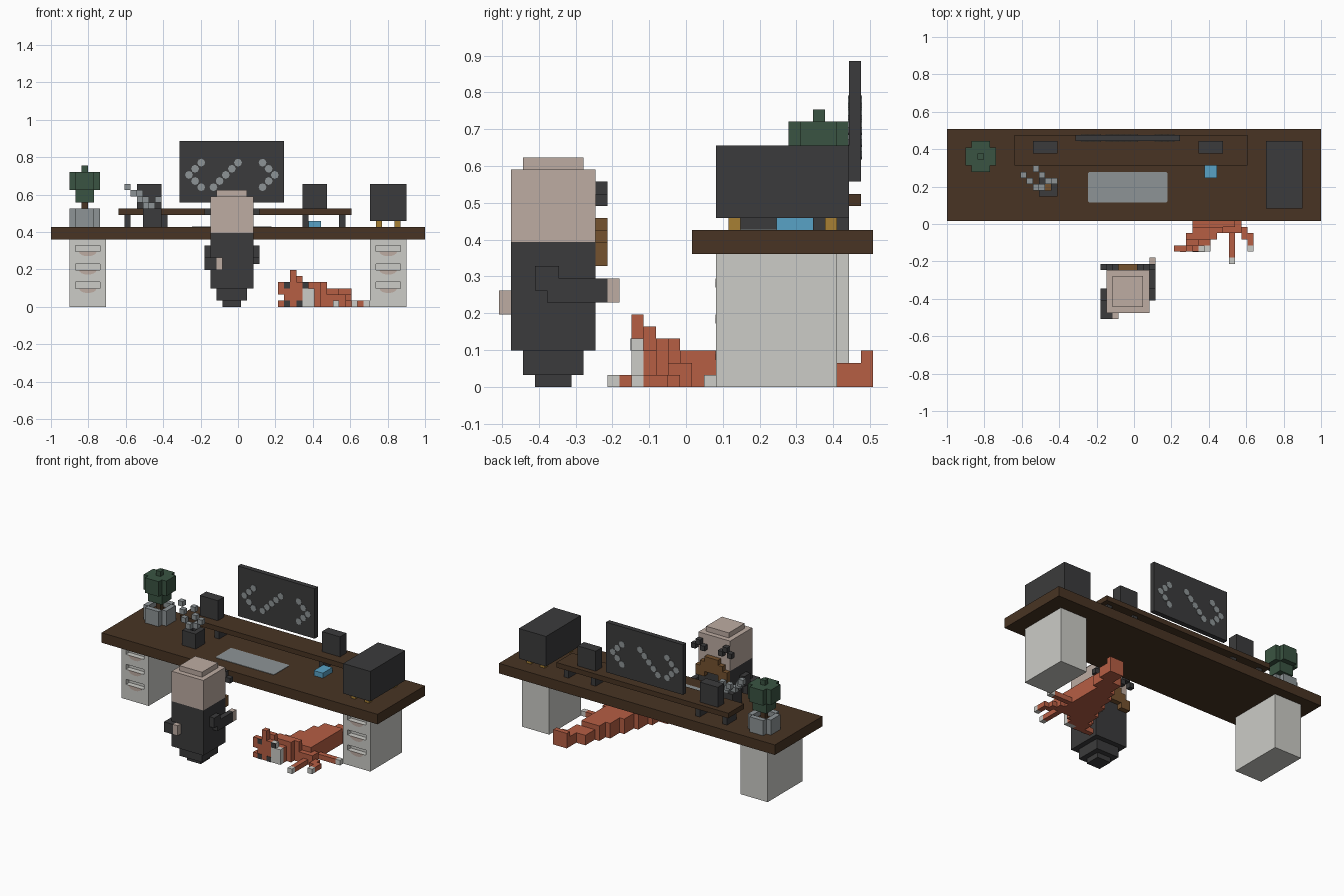
import bpy, bmesh, math

if "Cube" in bpy.data.objects:
    bpy.data.objects.remove(bpy.data.objects["Cube"])

U = 2 / 61  # one block; the whole scene sits on a 61 x 31 x 27 block grid


def gx(i): return -1 + i * U
def gy(j): return (j - 15.5) * U


def material(name, rgb):
    m = bpy.data.materials.new(name)
    lin = [((c / 255 + 0.055) / 1.055) ** 2.4 for c in rgb]
    m.diffuse_color = (*lin, 1)
    m.use_nodes = True
    m.node_tree.nodes["Principled BSDF"].inputs["Base Color"].default_value = m.diffuse_color
    return m


DARK = material("charcoal", (59, 59, 60))
WOOD = material("dark_wood", (72, 52, 35))
PALE = material("pale_grey", (204, 204, 199))
SKIN = material("skin", (189, 172, 162))
FUR = material("orange_fur", (182, 94, 68))
LEAF = material("leaf_green", (58, 84, 66))
GREY = material("mid_grey", (141, 148, 150))
BLUE = material("blue", (88, 162, 198))
HAIR = material("brown_hair", (117, 82, 47))
GOLD = material("gold", (167, 128, 52))


def finish(name, bm, mat):
    bmesh.ops.recalc_face_normals(bm, faces=bm.faces)
    me = bpy.data.meshes.new(name)
    bm.to_mesh(me)
    bm.free()
    me.materials.append(mat)
    ob = bpy.data.objects.new(name, me)
    bpy.context.collection.objects.link(ob)


def blocks(name, mat, *boxes):
    """Boxes given as grid ranges (i0, i1, j0, j1, k0, k1)."""
    bm = bmesh.new()
    for i0, i1, j0, j1, k0, k1 in boxes:
        vs = bmesh.ops.create_cube(bm, size=1)["verts"]
        for v in vs:
            v.co = (gx(i1 if v.co.x > 0 else i0),
                    gy(j1 if v.co.y > 0 else j0),
                    U * (k1 if v.co.z > 0 else k0))
    finish(name, bm, mat)


def cell(i, j, k): return (i, i + 1, j, j + 1, k, k + 1)


def prism(bm, pts, offset):
    """Extrude a flat outline by an offset vector."""
    f = bm.faces.new([bm.verts.new(p) for p in pts])
    ext = bmesh.ops.extrude_face_region(bm, geom=[f])["geom"]
    bmesh.ops.translate(bm, vec=offset,
                        verts=[g for g in ext if isinstance(g, bmesh.types.BMVert)])


# Desk
blocks("desk_top", WOOD, (0, 61, 16, 31, 11, 13))

# Cabinets with three recessed drawer pulls each
for side, a, back in (("left", 3, 29), ("right", 52, 28)):
    bands = [(a + 1, a + 5, 18, 19, k0, k1)
             for k0, k1 in ((0, 3), (4, 6), (7, 9), (10, 11))]
    blocks(side + "_cabinet", PALE, (a, a + 6, 19, back, 0, 11),
           (a, a + 1, 18, 19, 0, 11), (a + 5, a + 6, 18, 19, 0, 11), *bands)
    bm = bmesh.new()
    for k in (3, 6, 9):
        arc = [math.pi * (1 + n / 8) for n in range(9)]
        prism(bm, [(gx(a + 3) + 0.047 * math.cos(t), gy(18),
                    k * U + 0.025 * math.sin(t)) for t in arc], (0, -0.002, 0))
    finish(side + "_drawer_marks", bm, SKIN)

# Raised shelf and its legs
blocks("shelf", WOOD, (11, 49, 25, 30, 15, 16))
blocks("shelf_legs", DARK, *[(i, i + 1, 26, 29, 13, 15) for i in (12, 18, 41, 47)])

# Screen with bracket-shaped dots on both faces
blocks("screen", DARK, (21, 38, 29, 30, 17, 27))
rows = (23, 22, 21, 20, 19)
dots = [c for k, cols in zip(rows, ((24, 30, 34), (23, 29, 35), (22, 28, 36),
                                    (23, 27, 35), (24, 26, 34)))
        for c in ((i, k) for i in cols)]
bm = bmesh.new()
for i, k in dots:
    ring = [math.pi * n / 4 for n in range(8)]
    prism(bm, [(gx(i + 0.5) + 0.021 * math.cos(t), gy(29) - 0.002,
                (k + 0.5) * U + 0.021 * math.sin(t)) for t in ring],
          (0, U + 0.004, 0))
finish("screen_dots", bm, GREY)

# Speakers
for side, i in (("left", 14), ("right", 41)):
    blocks(side + "_speaker", DARK, (i, i + 4, 27, 29, 16, 20))

# Keyboard plate with clipped corners
bm = bmesh.new()
x0, x1, y0, y1, c = gx(23), gx(36), gy(19), gy(24), 0.008
prism(bm, [(x0 + c, y0, 13 * U), (x1 - c, y0, 13 * U), (x1, y0 + c, 13 * U),
           (x1, y1 - c, 13 * U), (x1 - c, y1, 13 * U), (x0 + c, y1, 13 * U),
           (x0, y1 - c, 13 * U), (x0, y0 + c, 13 * U)], (0, 0, 0.003))
finish("keyboard", bm, GREY)

# Computer case on gold feet, and a small blue book
blocks("computer_case", DARK, (52, 58, 18, 29, 14, 20))
blocks("case_feet", GOLD, *[cell(i, j, 13) for i in (53, 56) for j in (19, 27)])
blocks("book", BLUE, (42, 44, 23, 26, 13, 14))

# Potted plant
blocks("plant_pot", GREY, (4, 7, 24, 25, 13, 16), (4, 7, 28, 29, 13, 16),
       (3, 4, 25, 28, 13, 16), (7, 8, 25, 28, 13, 16), (4, 7, 25, 28, 13, 14))
blocks("soil", WOOD, (4, 7, 25, 28, 14, 15))
blocks("plant_trunk", WOOD, (5, 6, 26, 27, 15, 17))
blocks("plant_leaves", LEAF, (4, 7, 25, 28, 17, 22), (3, 4, 25, 28, 19, 22),
       (7, 8, 25, 28, 19, 22), (4, 7, 24, 25, 19, 22), (4, 7, 28, 29, 19, 22),
       cell(5, 26, 22))

# Pen cup with leaning pens
blocks("pen_cup", DARK, (15, 18, 20, 21, 13, 16), (15, 18, 22, 23, 13, 16),
       (15, 16, 21, 22, 13, 16), (17, 18, 21, 22, 13, 16))
blocks("cup_filling", HAIR, (16, 17, 21, 22, 13, 15))
blocks("pens", GREY, cell(12, 23, 19), cell(13, 22, 18), cell(14, 21, 17),
       cell(15, 21, 16), cell(14, 24, 18), cell(15, 23, 17), cell(16, 22, 16),
       cell(17, 22, 17))

# Person, facing the desk
blocks("person_head", SKIN, (26, 33, 1, 8, 12, 18), (27, 32, 2, 7, 18, 19))
blocks("person_body", DARK, (26, 33, 1, 8, 3, 12), (27, 32, 2, 7, 1, 3),
       (28, 31, 3, 6, 0, 1))
blocks("right_arm", DARK, (33, 34, 3, 5, 8, 10), (33, 34, 5, 9, 7, 9),
       (33, 34, 4, 5, 7, 8))
blocks("left_arm", DARK, (25, 26, 3, 5, 8, 10), (25, 26, 0, 4, 6, 8),
       (26, 27, 0, 1, 6, 8))
blocks("right_hand", SKIN, (33, 34, 9, 10, 7, 9))
blocks("left_hand", SKIN, (27, 28, 0, 1, 6, 8))
blocks("eyes", DARK, *[cell(i + d, 8, 15 + (d == 1)) for i in (25, 31) for d in range(3)])
blocks("moustache", HAIR, (28, 31, 8, 9, 13, 14), (27, 32, 8, 9, 12, 13),
       (26, 33, 8, 9, 11, 12), (26, 28, 8, 9, 10, 11), (31, 33, 8, 9, 10, 11))

# Fox lying under the desk
blocks("fox_head", FUR, (38, 41, 11, 12, 0, 4), (37, 38, 11, 12, 2, 4),
       (37, 38, 11, 12, 0, 1), (39, 40, 11, 12, 4, 6), (39, 41, 12, 13, 3, 5))
blocks("fox_cheek", PALE, (41, 43, 11, 12, 0, 3), (41, 42, 11, 12, 3, 4))
blocks("fox_face_marks", DARK, *[(i, i + 1, 10.9, 11, k, k + 1)
                                 for i, k in ((38, 3), (41, 3), (38, 0), (40, 0))])
blocks("fox_body", FUR, (39, 43, 12, 13, 0, 3), (39, 44, 13, 14, 0, 4),
       (40, 45, 14, 15, 0, 4), (40, 47, 15, 17, 0, 3), (41, 47, 17, 20, 0, 3),
       (42, 47, 20, 23, 0, 3), (43, 47, 23, 25, 0, 3))
blocks("fox_tail", FUR, (44, 48, 25, 28, 0, 2), (46, 49, 28, 30, 0, 2),
       (46, 49, 30, 31, 0, 3))
blocks("fox_legs", FUR, (45, 47, 14, 15, 0, 2), (46, 47, 10, 14, 0, 1),
       (47, 48, 14, 16, 0, 2), (48, 49, 13, 14, 0, 1), (48, 49, 14, 15, 0, 1),
       (49, 50, 12, 13, 0, 1), (49, 50, 13, 14, 0, 1), (47, 51, 17, 18, 0, 1))
blocks("fox_paws", PALE, cell(46, 9, 0), cell(49, 11, 0), cell(51, 17, 0))
